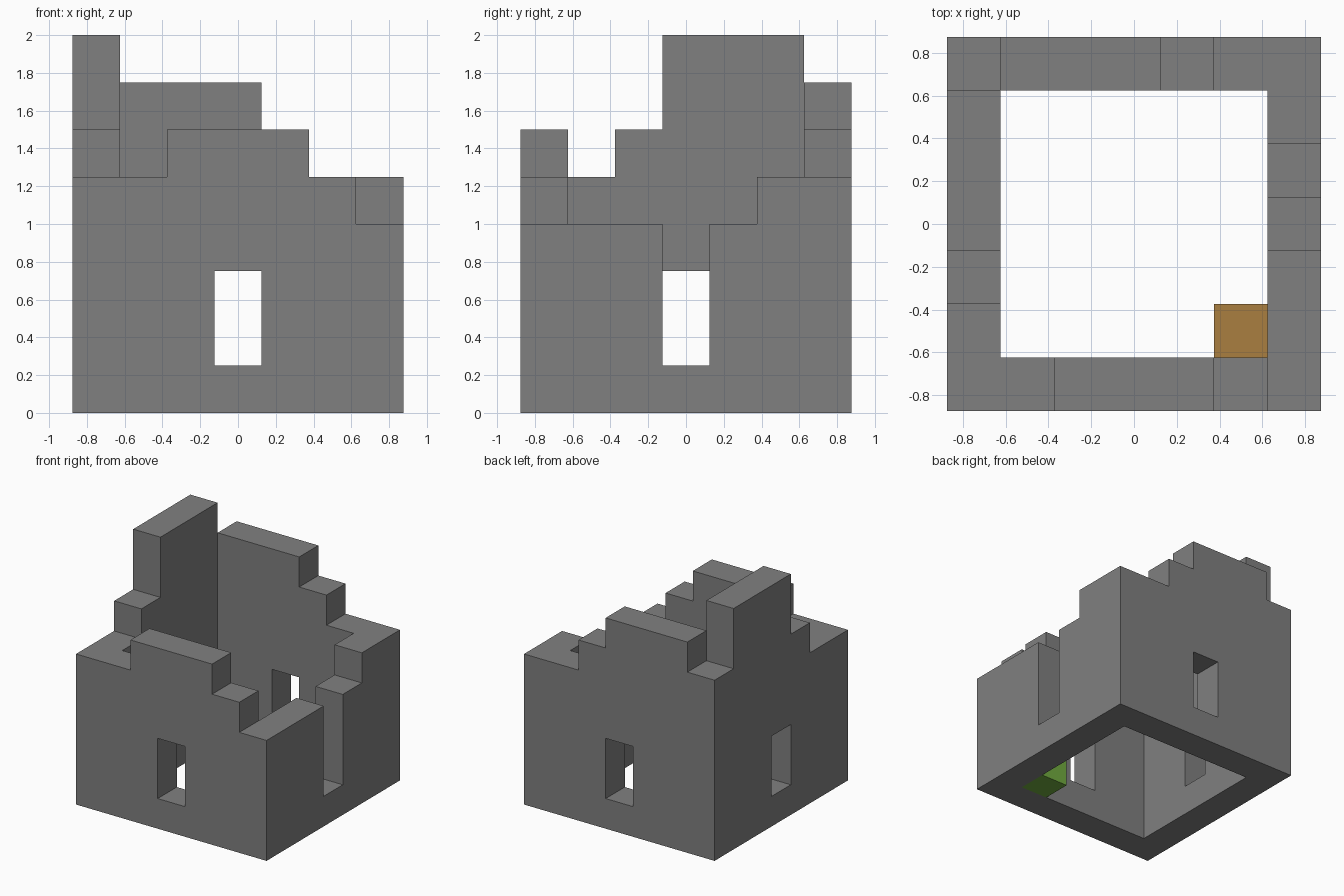
import bpy
import bmesh
from mathutils import Vector

if "Cube" in bpy.data.objects:
    bpy.data.objects.remove(bpy.data.objects["Cube"], do_unlink=True)

CELL = 0.25
SIDE = 7
LAST = SIDE - 1
MID = SIDE // 2


def material(name, rgb):
    mat = bpy.data.materials.new(name)
    mat.use_nodes = True
    color = (*rgb, 1)
    mat.diffuse_color = color
    mat.node_tree.nodes["Principled BSDF"].inputs["Base Color"].default_value = color
    return mat


def block_object(name, cells, mat):
    """Mesh only the exposed faces of a set of grid cells."""
    bm = bmesh.new()
    origin = Vector((-SIDE / 2, -SIDE / 2, 0))
    for cell in cells:
        for axis in range(3):
            for sign in (-1, 1):
                normal = Vector((0, 0, 0))
                normal[axis] = sign
                if tuple(int(c + n) for c, n in zip(cell, normal)) in cells:
                    continue
                u = Vector((0, 0, 0))
                u[(axis + 1) % 3] = 0.5
                v = normal.cross(u)
                center = Vector(cell) + Vector((0.5, 0.5, 0.5)) + normal / 2 + origin
                corners = (center - u - v, center + u - v, center + u + v, center - u + v)
                bm.faces.new([bm.verts.new(p * CELL) for p in corners])
    bmesh.ops.remove_doubles(bm, verts=bm.verts, dist=0.001)
    mesh = bpy.data.meshes.new(name)
    bm.to_mesh(mesh)
    bm.free()
    mesh.materials.append(mat)
    obj = bpy.data.objects.new(name, mesh)
    bpy.context.collection.objects.link(obj)
    return obj


stone = material("grey_stone", (0.216, 0.216, 0.216))
green = material("green", (0.165, 0.402, 0.051))
brown = material("brown", (0.402, 0.212, 0.051))

# Broken wall tops, in cells: front and back run along x, the sides along y
front = [5, 5, 6, 6, 6, 5, 4]
back = [6, 7, 7, 7, 6, 5, 5]
left_edge = [5, 5, 6, 8, 8, 8, 6]
right_edge = [4, 4, 4, 1, 4, 5, 5]

heights = {}
for i in range(SIDE):
    heights[i, 0] = front[i]
    heights[i, LAST] = back[i]
    heights[0, i] = left_edge[i]
    heights[LAST, i] = right_edge[i]

walls = {(x, y, z) for (x, y), top in heights.items() for z in range(top)}

# Window openings in the middle of each wall
for x, y in ((MID, 0), (MID, LAST), (0, MID), (LAST, MID)):
    walls -= {(x, y, 1), (x, y, 2)}

block_object("ruined_walls", walls, stone)

# Small stacked blocks in the inner front corner
block_object("corner_block_lower", {(LAST - 1, 1, 0)}, green)
block_object("corner_block_upper", {(LAST - 1, 1, 1)}, brown)
